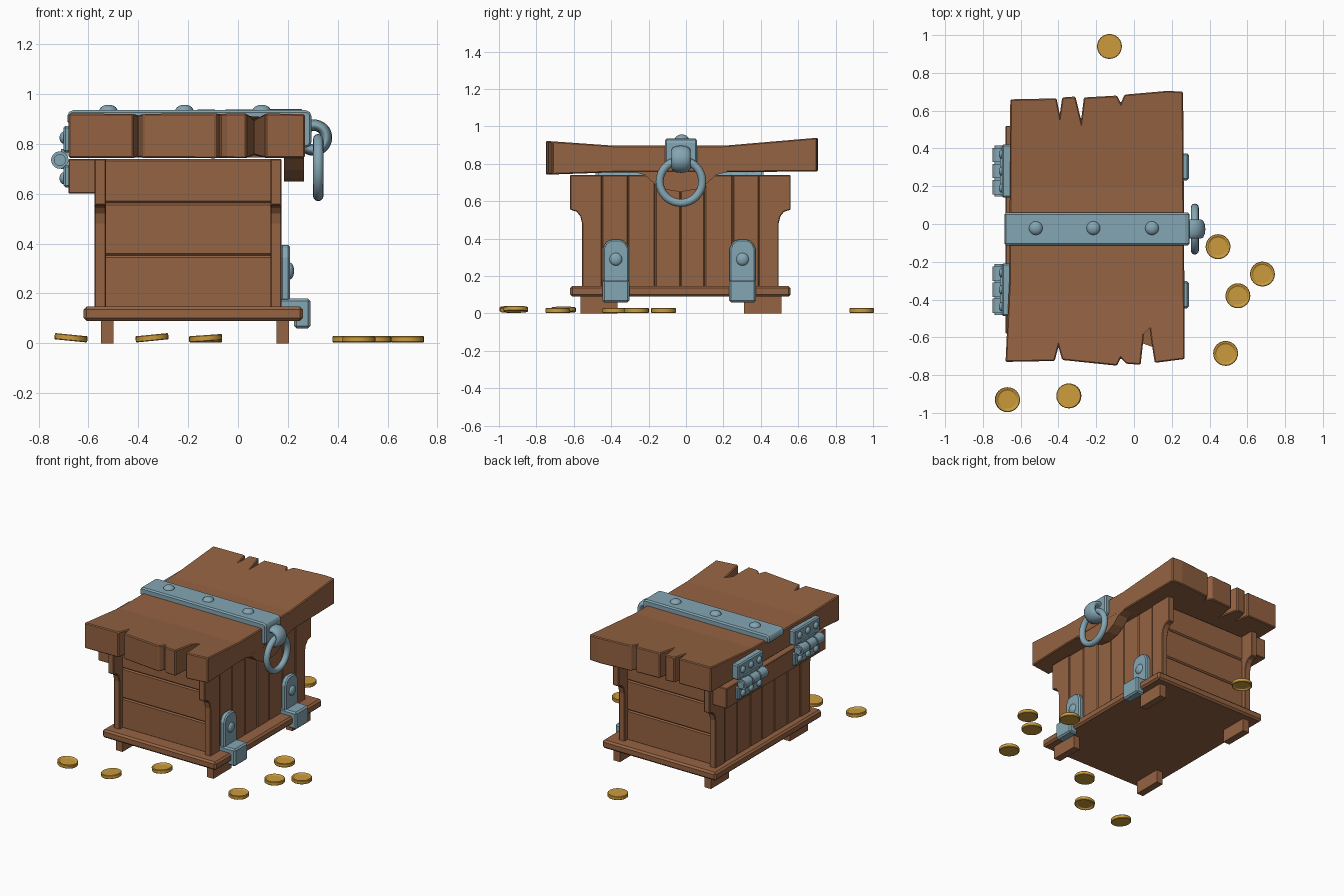
import bpy, bmesh
from math import pi, radians
from mathutils import Matrix, Vector, Euler

old = bpy.data.objects.get("Cube")
if old:
    bpy.data.objects.remove(old, do_unlink=True)


def material(name, rgb):
    m = bpy.data.materials.new(name)
    m.use_nodes = True
    m.diffuse_color = (*rgb, 1)
    m.node_tree.nodes["Principled BSDF"].inputs["Base Color"].default_value = (*rgb, 1)
    return m


WOOD = material("brown wood", (0.30, 0.125, 0.055))
IRON = material("blue grey iron", (0.23, 0.38, 0.45))
GOLD = material("gold", (0.60, 0.33, 0.045))
MID_Y = -0.03


def style(ob, name, mat, bevel=0, smooth=False):
    ob.name = ob.data.name = name
    ob.data.materials.append(mat)
    if bevel:
        mod = ob.modifiers.new("soft edges", "BEVEL")
        mod.width, mod.segments, mod.limit_method = bevel, 1, "ANGLE"
    if smooth:
        bpy.ops.object.select_all(action="DESELECT")
        ob.select_set(True)
        bpy.context.view_layer.objects.active = ob
        bpy.ops.object.shade_smooth_by_angle(angle=radians(35))
    return ob


def finish(bm, name, mat, bevel=0, smooth=False):
    bmesh.ops.recalc_face_normals(bm, faces=bm.faces)
    me = bpy.data.meshes.new(name)
    bm.to_mesh(me)
    bm.free()
    ob = bpy.data.objects.new(name, me)
    bpy.context.collection.objects.link(ob)
    return style(ob, name, mat, bevel, smooth)


def prism_mesh(points, axis, start, end):
    """Extrude a 2D outline along one axis."""
    bm = bmesh.new()

    def place(p):
        co = list(p)
        co.insert("xyz".index(axis), start)
        return co
    face = bm.faces.new([bm.verts.new(place(p)) for p in points])
    out = bmesh.ops.extrude_face_region(bm, geom=[face])
    shift = Vector([end - start if a == axis else 0 for a in "xyz"])
    bmesh.ops.translate(bm, vec=shift, verts=[v for v in out["geom"] if isinstance(v, bmesh.types.BMVert)])
    return bm


def prism(name, points, axis, start, end, mat, bevel=0):
    return finish(prism_mesh(points, axis, start, end), name, mat, bevel)


def box(name, x, y, z, mat, bevel=0):
    outline = [(x[0], y[0]), (x[1], y[0]), (x[1], y[1]), (x[0], y[1])]
    return prism(name, outline, "z", z[0], z[1], mat, bevel)


def rivet(name, loc, size):
    bm = bmesh.new()
    bmesh.ops.create_uvsphere(bm, u_segments=16, v_segments=10, radius=1,
                              matrix=Matrix.LocRotScale(Vector(loc), None, Vector(size)))
    finish(bm, name, IRON, smooth=True)


def torus(name, loc, rot, major, minor, stretch=1):
    bpy.ops.mesh.primitive_torus_add(location=loc, rotation=rot, major_radius=major, minor_radius=minor,
                                     major_segments=32, minor_segments=12)
    ob = bpy.context.object
    ob.scale.z = stretch
    style(ob, name, IRON, smooth=True)


# Base slab and feet
box("base_slab", (-0.62, 0.26), (-0.62, 0.56), (0.09, 0.147), WOOD, 0.012)
for x in (-0.55, 0.155):
    for y in (-0.565, 0.31):
        box("foot", (x, x + 0.05), (y, y + 0.2), (0, 0.1), WOOD)

# Corner posts with widened brackets, mirrored front to back
post = [(-0.45, 0.14), (-0.555, 0.14), (-0.555, 0.48), (-0.565, 0.52), (-0.585, 0.545),
        (-0.62, 0.555), (-0.62, 0.74), (-0.45, 0.74)]
for x in (-0.575, 0.13):
    for outline in (post, [(2 * MID_Y - y, z) for y, z in post]):
        prism("corner_post", outline, "x", x, x + 0.045, WOOD, 0.004)

# Upright planks on the long walls
seams = [-0.45, -0.31, -0.165, MID_Y, 0.1, 0.25, 0.39]
for x in (-0.57, 0.13):
    for a, b in zip(seams, seams[1:]):
        box("wall_plank", (x, x + 0.04), (a, b), (0.14, 0.74), WOOD, 0.006)

# Level planks on the short walls
for y in (-0.52, 0.42):
    for a, b in ((0.14, 0.352), (0.352, 0.562), (0.562, 0.74)):
        box("end_plank", (-0.54, 0.14), (y, y + 0.04), (a, b), WOOD, 0.008)

# Rail that carries the hinges
box("hinge_rail", (-0.68, -0.57), (-0.58, 0.52), (0.6, 0.74), WOOD, 0.004)

# Lid with split board ends and lifted tips
lid_outline = [
    (-0.655, 0.66), (-0.41, 0.665), (-0.393, 0.58), (-0.38, 0.67), (-0.31, 0.675), (-0.28, 0.55),
    (-0.265, 0.67), (-0.09, 0.68), (-0.07, 0.64), (-0.05, 0.685), (0.18, 0.705), (0.26, 0.7),
    (0.265, 0), (0.268, -0.715), (0.11, -0.735), (0.09, -0.61), (0.065, -0.41), (0.05, -0.61),
    (0.035, -0.745), (-0.04, -0.74), (-0.07, -0.71), (-0.09, -0.75), (-0.38, -0.72),
    (-0.4, -0.65), (-0.42, -0.725), (-0.68, -0.73), (-0.66, -0.3)]
LOW, HIGH = 0.755, 0.897
lid = prism_mesh(lid_outline, "z", LOW, HIGH)
for y in (-0.38, 0.2, 0.45):
    bmesh.ops.bisect_plane(lid, geom=lid.verts[:] + lid.edges[:] + lid.faces[:],
                           plane_co=(0, y, 0), plane_no=(0, 1, 0))
for v in lid.verts:
    top = v.co.z > 0.8
    near, far = max(0, -0.38 - v.co.y), max(0, v.co.y - 0.2)
    v.co.z += 0.07 * near + 0.085 * far if top else 0.01 * far - 0.035 * near
finish(lid, "lid", WOOD, 0.006)

# Curved tongue hanging below the lid front
tongue = [(-0.28, 0.77), (-0.28, 0.757), (-0.22, 0.74), (-0.17, 0.695), (-0.11, 0.663), (MID_Y, 0.65)]
tongue += [(2 * MID_Y - y, z) for y, z in reversed(tongue[:-1])]
prism("lid_tongue", tongue, "x", 0.185, 0.264, WOOD)

# Iron strap over the lid
strap = [(-0.685, 0.88), (-0.685, 0.92), (-0.67, 0.935), (0.28, 0.935), (0.295, 0.92),
         (0.295, 0.8), (0.285, 0.785), (0.255, 0.785), (0.255, 0.88)]
prism("lid_strap", strap, "y", -0.113, 0.06, IRON, 0.01)
for x in (-0.52, -0.215, 0.095):
    rivet("strap_rivet", (x, -0.022, 0.932), (0.037, 0.037, 0.025))

# Staple and pull ring
torus("ring_staple", (0.305, -0.027, 0.825), (pi / 2, 0, 0), 0.05, 0.023, 2.2)
torus("pull_ring", (0.322, -0.027, 0.705), (0, pi / 2, 0), 0.114, 0.021)

# Iron clamps that hook around the base
hook = [(0.16, 0.18), (0.215, 0.18), (0.29, 0.18), (0.29, 0.06), (0.225, 0.06), (0.225, 0.1), (0.16, 0.14)]
for y in (-0.375, 0.302):
    prism("clamp_hook", hook, "y", y - 0.072, y + 0.072, IRON, 0.01)
    half = [(0.07, 0.17), (0.07, 0.345), (0.055, 0.378), (0.03, 0.395)]
    plate = [(y + a, z) for a, z in half] + [(y - a, z) for a, z in reversed(half)]
    prism("clamp_plate", plate, "x", 0.17, 0.208, IRON, 0.008)
    rivet("clamp_rivet", (0.207, y, 0.29), (0.018, 0.034, 0.034))

# Back hinges
for y in (-0.348, 0.28):
    box("hinge_upper_leaf", (-0.7, -0.64), (y - 0.14, y + 0.14), (0.765, 0.872), IRON, 0.008)
    box("hinge_lower_leaf", (-0.7, -0.66), (y - 0.14, y + 0.14), (0.625, 0.715), IRON, 0.008)
    box("hinge_web", (-0.71, -0.685), (y - 0.08, y + 0.08), (0.7, 0.78), IRON)
    for side in (-0.09, 0, 0.09):
        for z in (0.825, 0.662):
            rivet("hinge_rivet", (-0.7, y + side, z), (0.016, 0.024, 0.024))
    for offset, radius, length in ((-0.085, 0.035, 0.075), (0, 0.035, 0.075), (0.085, 0.035, 0.075),
                                   (0, 0.024, 0.27)):
        bm = bmesh.new()
        bmesh.ops.create_cone(bm, cap_ends=True, segments=20, radius1=radius, radius2=radius, depth=length,
                              matrix=Matrix.Translation((-0.715, y + offset, 0.735)) @ Matrix.Rotation(pi / 2, 4, "X"))
        finish(bm, "hinge_knuckle", IRON, smooth=True)

# Scattered coins: x, y, tilt, face up
coins = [(-0.13, 0.94, 0, False), (0.445, -0.12, 0, True), (0.68, -0.265, 0, True), (0.55, -0.38, 0, True),
         (0.485, -0.685, 0, True), (-0.345, -0.91, -0.1, False), (-0.67, -0.93, 0.1, True),
         (-0.13, -0.655, -0.07, True)]
for x, y, tilt, face_up in coins:
    bm = bmesh.new()
    bmesh.ops.create_cone(bm, cap_ends=True, segments=24, radius1=0.066, radius2=0.066, depth=0.025)
    cap = max(bm.faces, key=lambda f: f.calc_center_median().z)
    bmesh.ops.inset_region(bm, faces=[cap], thickness=0.012)
    bmesh.ops.inset_region(bm, faces=[cap], thickness=0.003, depth=-0.007)
    turn = Euler((0 if face_up else pi, tilt, 0)).to_matrix().to_4x4()
    bm.transform(Matrix.Translation((x, y, 0.016 + abs(tilt) * 0.06)) @ turn)
    finish(bm, "coin", GOLD, 0.003, True)
